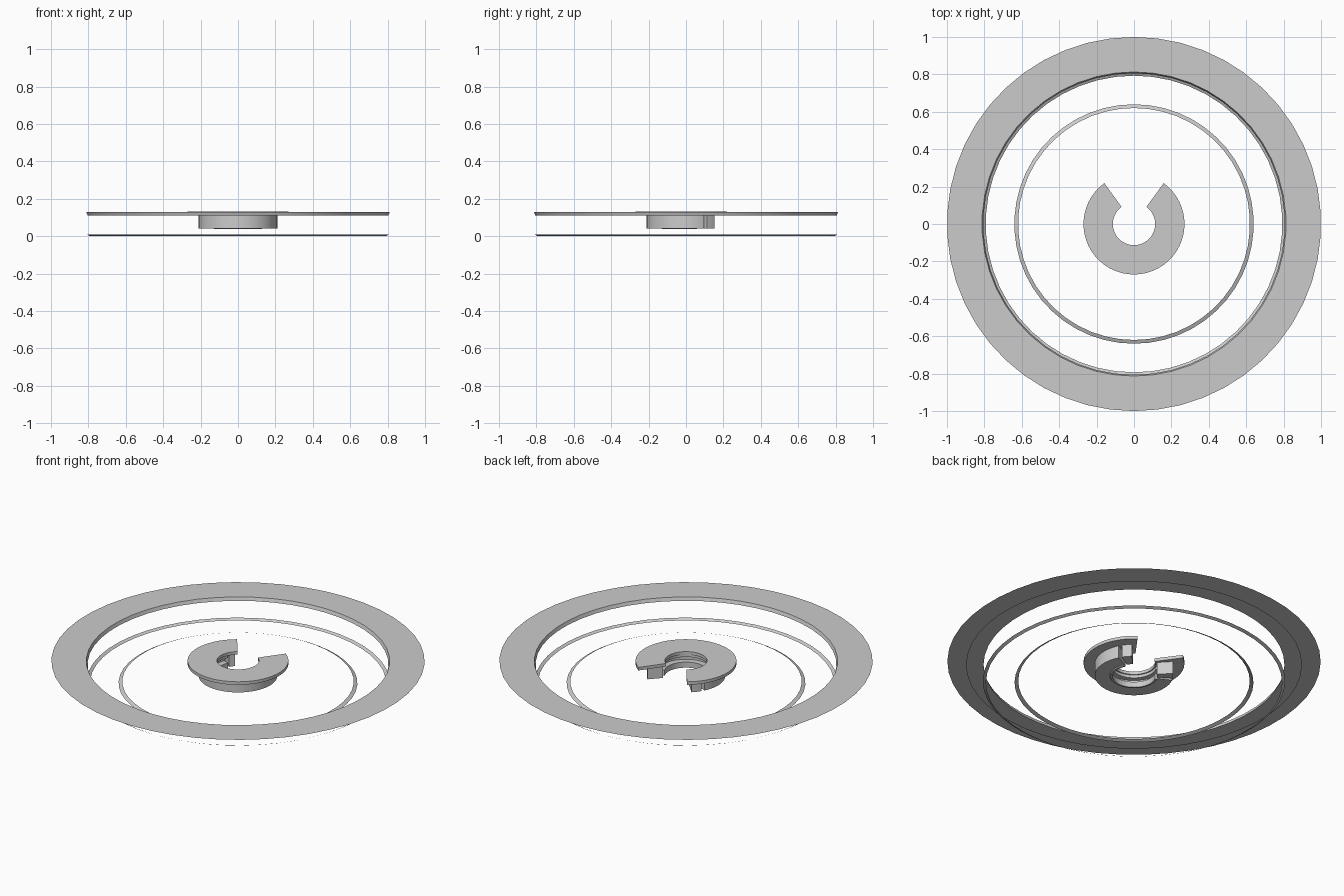
import bpy, bmesh
from math import sin, cos, radians

if "Cube" in bpy.data.objects:
    bpy.data.objects.remove(bpy.data.objects["Cube"])


def revolve(name, profile, start=0, end=360, steps=50, solid=False):
    """Sweep an (r, z) profile around z; angles run clockwise from +y."""
    full = end - start >= 360
    bm = bmesh.new()
    rows = []
    for i in range(steps if full else steps + 1):
        a = radians(start + (end - start) * i / steps)
        rows.append([bm.verts.new((r * sin(a), r * cos(a), z)) for r, z in profile])
    n = len(profile)
    for i in range(steps):
        p, q = rows[i], rows[(i + 1) % len(rows)]
        for j in range(n if solid else n - 1):
            k = (j + 1) % n
            bm.faces.new((p[j], p[k], q[k], q[j]))
    if solid and not full:
        bm.faces.new(rows[0])
        bm.faces.new(rows[-1])
    bmesh.ops.recalc_face_normals(bm, faces=bm.faces)
    mesh = bpy.data.meshes.new(name)
    bm.to_mesh(mesh)
    bm.free()
    obj = bpy.data.objects.new(name, mesh)
    bpy.context.collection.objects.link(obj)
    bpy.context.view_layer.objects.active = obj
    obj.select_set(True)
    bpy.ops.object.shade_smooth_by_angle(angle=radians(30))
    obj.select_set(False)
    return obj


# Wide flat rim with a short inner wall and a narrower flange beneath
revolve("rim", [(1.0, 0.13), (0.813, 0.13), (0.806, 0.11), (0.9, 0.11)])

# Two thin bevel bands near the floor, sloping toward each other
revolve("outer_bevel", [(0.81, 0.009), (0.793, 0.0)])
revolve("inner_bevel", [(0.64, 0.0), (0.62, 0.009)])

# Open C-shaped hub: top plate
revolve("hub_plate", [(0.113, 0.115), (0.27, 0.115), (0.27, 0.133), (0.113, 0.133)],
        36, 324, 40, True)

# Hub body with a groove in its bore and a small lip at the bottom
hub = [(0.12, 0.115), (0.12, 0.098), (0.15, 0.098), (0.15, 0.07), (0.115, 0.07),
       (0.115, 0.037), (0.125, 0.037), (0.13, 0.042), (0.21, 0.042), (0.21, 0.115)]
revolve("hub_body", hub, 63, 297, 34, True)

# Separate blocks at both ends of the hub
block = [(0.125, 0.115), (0.125, 0.042), (0.21, 0.042), (0.21, 0.115)]
for side, a in (("right", 43), ("left", 302)):
    revolve("end_block_" + side, block, a, a + 15, 3, True)
